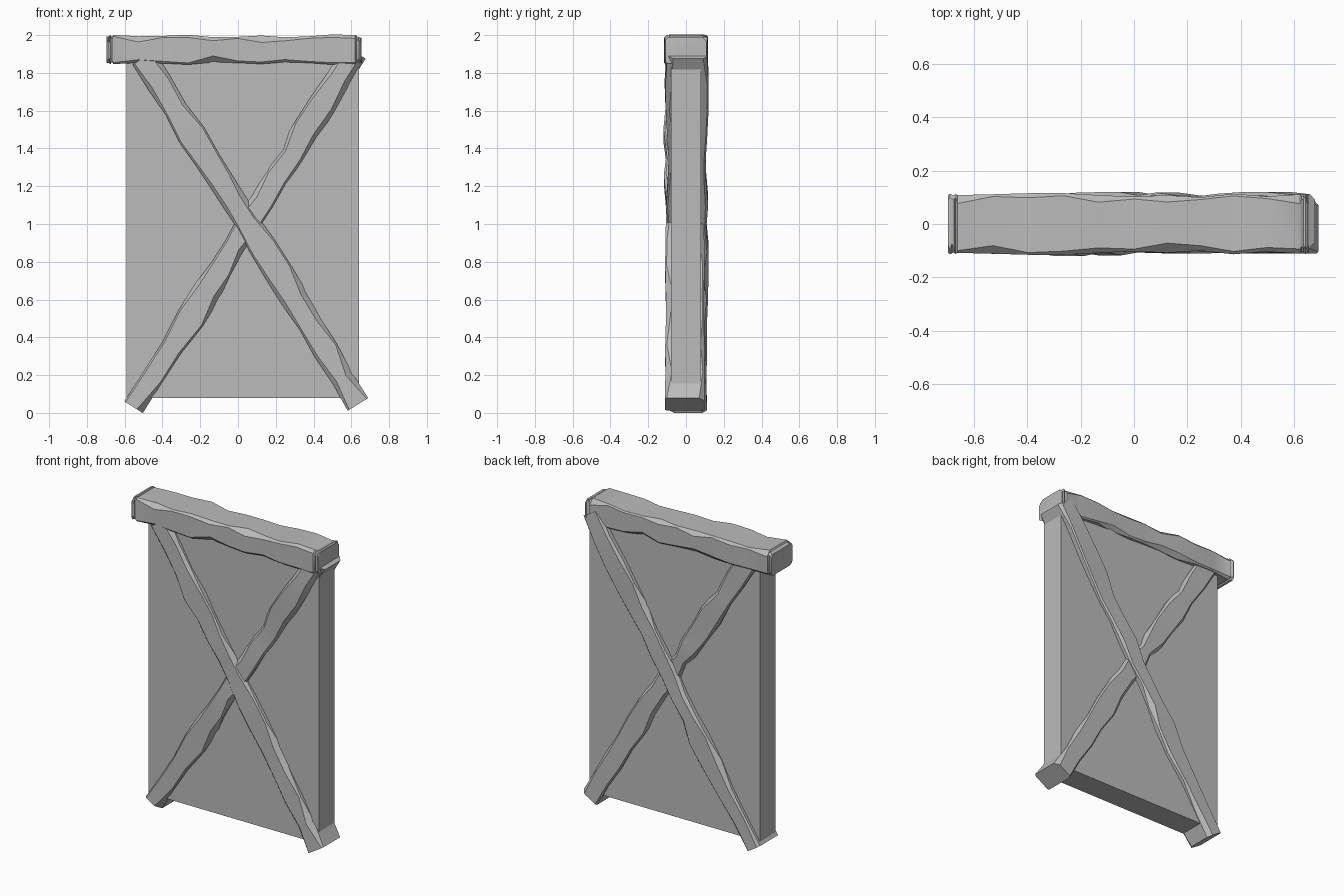
import bpy, bmesh, math, random
from mathutils import Vector

cube = bpy.data.objects.get("Cube")
if cube:
    bpy.data.objects.remove(cube, do_unlink=True)

random.seed(11)
grey = bpy.data.materials.new("plain grey")
grey.use_nodes = True
grey.diffuse_color = (0.5, 0.5, 0.5, 1)
grey.node_tree.nodes["Principled BSDF"].inputs["Base Color"].default_value = (0.5, 0.5, 0.5, 1)


def finish(bm, name, smooth=False):
    bmesh.ops.recalc_face_normals(bm, faces=bm.faces)
    mesh = bpy.data.meshes.new(name)
    bm.to_mesh(mesh)
    bm.free()
    mesh.materials.append(grey)
    obj = bpy.data.objects.new(name, mesh)
    bpy.context.collection.objects.link(obj)
    if smooth:
        bpy.ops.object.select_all(action="DESELECT")
        obj.select_set(True)
        bpy.context.view_layer.objects.active = obj
        bpy.ops.object.shade_smooth_by_angle(angle=math.radians(35))
    return obj


def rough_beam(name, path, depth, y_shift, rings, wear):
    """Loft a hewn timber along (x, z, half width) stations, with chipped corners."""
    bm = bmesh.new()
    loops = []
    direction = Vector((path[-1][0] - path[0][0], 0, path[-1][1] - path[0][1])).normalized()
    side = Vector((direction.z, 0, -direction.x))
    for i in range(rings):
        t = i / (rings - 1) * (len(path) - 1)
        k = min(int(t), len(path) - 2)
        x, z, half = [a + (b - a) * (t - k) for a, b in zip(path[k], path[k + 1])]
        ends = i in (0, rings - 1)
        centre = Vector((x, y_shift, z))
        half += 0 if ends else random.uniform(-wear, wear) * 0.3
        deep = depth + (0 if ends else random.uniform(-wear, wear) * 0.3)
        loop = []
        for sx, sy in ((1, 1), (-1, 1), (-1, -1), (1, -1)):
            # Each corner is a small bevel, with an occasional deep chip
            cut = 0.008 + wear * random.random() ** 3
            a = (sx * half, sy * (deep - cut))
            b = (sx * (half - cut), sy * deep)
            for u, v in ((a, b) if sx * sy > 0 else (b, a)):
                loop.append(bm.verts.new(centre + side * u + Vector((0, v, 0))))
        loops.append(loop)
    for low, high in zip(loops, loops[1:]):
        for j in range(8):
            n = (j + 1) % 8
            bm.faces.new((low[j], low[n], high[n], high[j]))
    bm.faces.new(loops[0])
    bm.faces.new(loops[-1])
    return finish(bm, name, True)


# Flat infill panel
bm = bmesh.new()
bmesh.ops.create_cube(bm, size=1)
for v in bm.verts:
    v.co = (0.025 + v.co.x * 1.23, v.co.y * 0.16, 0.99 + v.co.z * 1.82)
finish(bm, "infill_panel")

# Crossed braces, each slightly proud of the other on one face
rough_beam("front_brace",
           [(-0.50, 1.88, 0.068), (-0.20, 1.40, 0.068), (0.05, 1.01, 0.066),
            (0.34, 0.54, 0.070), (0.635, 0.045, 0.064)],
           0.105, -0.006, 15, 0.03)
rough_beam("back_brace",
           [(-0.553, 0.03, 0.058), (-0.20, 0.58, 0.070), (0.05, 1.00, 0.060),
            (0.32, 1.43, 0.072), (0.62, 1.91, 0.066)],
           0.105, 0.006, 15, 0.03)

# Top rail with worn edges
rough_beam("top_rail",
           [(-0.695, 1.922, 0.070), (-0.66, 1.924, 0.074), (0.0, 1.922, 0.073),
            (0.62, 1.924, 0.074), (0.655, 1.92, 0.070)],
           0.108, 0.0, 21, 0.03)
